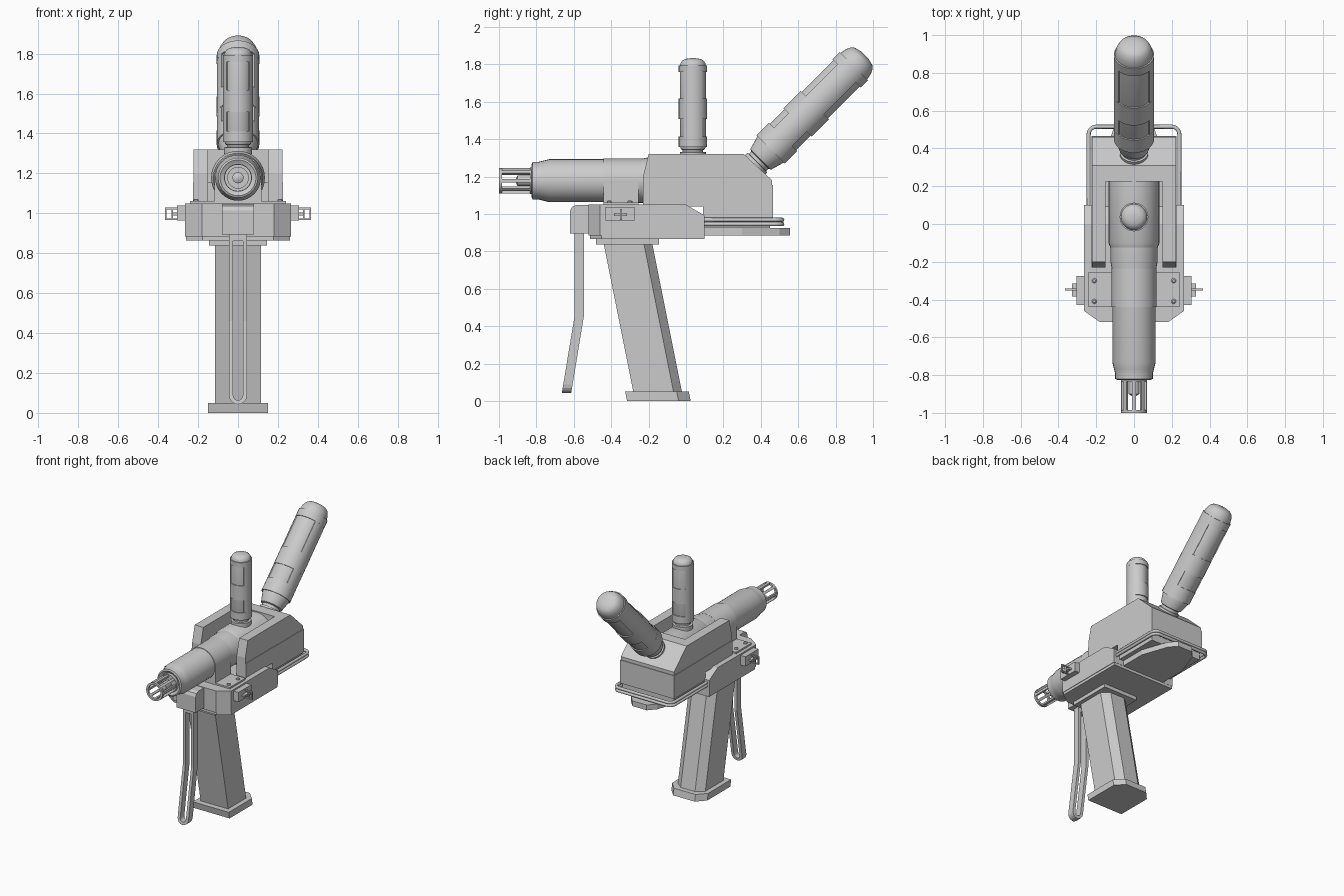
import bpy, bmesh, math
from mathutils import Matrix, Vector

if "Cube" in bpy.data.objects:
    bpy.data.objects.remove(bpy.data.objects["Cube"])

gray = bpy.data.materials.new("light gray")
gray.diffuse_color = (0.6, 0.6, 0.6, 1)
gray.use_nodes = True
gray.node_tree.nodes["Principled BSDF"].inputs["Base Color"].default_value = gray.diffuse_color


def finish(name, bm, matrix=None, smooth=False):
    if matrix is not None:
        bm.transform(matrix)
    bmesh.ops.recalc_face_normals(bm, faces=bm.faces[:])
    mesh = bpy.data.meshes.new(name)
    bm.to_mesh(mesh)
    bm.free()
    ob = bpy.data.objects.new(name, mesh)
    bpy.context.collection.objects.link(ob)
    mesh.materials.append(gray)
    if smooth:
        bpy.ops.object.select_all(action='DESELECT')
        ob.select_set(True)
        bpy.context.view_layer.objects.active = ob
        bpy.ops.object.shade_smooth_by_angle(angle=math.radians(35))
    return ob


def prism(name, pts, axis, a, b, shear=0.0, cut=None):
    """Extrude a (y,z) profile along x, or an (x,y) plan along z."""
    bm = bmesh.new()
    put = (lambda p, d: (d, p[0], p[1])) if axis == 'x' else (lambda p, d: (p[0], p[1] + shear * (d - a), d))
    lo, hi = [[bm.verts.new(put(p, d)) for p in pts] for d in (a, b)]
    bm.faces.new(lo)
    bm.faces.new(hi)
    n = len(pts)
    for i in range(n):
        j = (i + 1) % n
        bm.faces.new((lo[i], lo[j], hi[j], hi[i]))
    if cut:
        bmesh.ops.bisect_plane(bm, geom=bm.verts[:] + bm.edges[:] + bm.faces[:],
                               plane_co=cut[0], plane_no=cut[1], clear_outer=True)
        bmesh.ops.holes_fill(bm, edges=[e for e in bm.edges if e.is_boundary])
    return finish(name, bm)


def box(name, x, y, z):
    return prism(name, [(x[0], y[0]), (x[1], y[0]), (x[1], y[1]), (x[0], y[1])], 'z', *z)


def mirror_x(pts):
    return pts + [(-x, y) for x, y in reversed(pts)]


def lathe(name, prof, matrix, seg=32, closed=False, arc=None):
    """Turn an (r, h) profile about z; an arc gives a capped partial turn."""
    bm = bmesh.new()
    a0, a1 = arc or (0, 2 * math.pi)
    count = seg + 1 if arc else seg
    rings = []
    for i in range(count):
        t = a0 + (a1 - a0) * i / seg
        rings.append([bm.verts.new((r * math.cos(t), r * math.sin(t), h)) for r, h in prof])
    m = len(prof)
    for i in range(seg):
        p, q = rings[i], rings[(i + 1) % count]
        for k in range(m if closed else m - 1):
            l = (k + 1) % m
            bm.faces.new((p[k], p[l], q[l], q[k]))
    if arc:
        bm.faces.new(rings[0])
        bm.faces.new(rings[-1])
    elif not closed:
        bm.faces.new([r[0] for r in rings])
        bm.faces.new([r[-1] for r in rings])
    return finish(name, bm, matrix, True)


def tube(name, path, radius):
    cu = bpy.data.curves.new(name, 'CURVE')
    cu.dimensions = '3D'
    cu.bevel_depth = radius
    cu.bevel_resolution = 2
    cu.use_fill_caps = True
    sp = cu.splines.new('POLY')
    sp.points.add(len(path) - 1)
    for p, co in zip(sp.points, path):
        p.co = (*co, 1)
    ob = bpy.data.objects.new(name, cu)
    bpy.context.collection.objects.link(ob)
    cu.materials.append(gray)
    bpy.ops.object.select_all(action='DESELECT')
    ob.select_set(True)
    bpy.context.view_layer.objects.active = ob
    bpy.ops.object.convert(target='MESH')


# grip with chamfered back, collar and foot
prism("grip", mirror_x([(0.06, -0.02), (0.115, -0.065), (0.115, -0.28)]), 'z', 0.04, 0.845, shear=-0.2)
prism("grip_foot", mirror_x([(0.09, 0.025), (0.15, -0.04), (0.15, -0.315)]), 'z', 0, 0.05, shear=-0.2)
box("grip_collar", (-0.145, 0.145), (-0.48, -0.145), (0.838, 0.868))

# base frame with chamfered nose and sloped rear edge
plan = mirror_x([(0.265, 0.1), (0.265, -0.46), (0.18, -0.52)])
prism("base_frame", plan, 'z', 0.885, 1.05, cut=(Vector((0, 0, 1.05)), Vector((0, 0.5, 0.86))))
prism("base_lip", [(x * 0.985, y * 0.985) for x, y in plan], 'z', 0.865, 0.89)
prism("nose_bracket", [(-0.5, 0.895), (-0.62, 0.895), (-0.62, 1.015), (-0.61, 1.037), (-0.59, 1.047), (-0.5, 1.047)],
      'x', -0.08, 0.08)

# rear body: lower half, upper half, and two cheeks around the trough
box("lower_body", (-0.226, 0.226), (0.09, 0.465), (0.98, 1.155))
upper = [(0.225, 1.15), (0.225, 1.32), (0.31, 1.32), (0.46, 1.18), (0.46, 1.15)]
prism("rear_deck", upper, 'x', -0.155, 0.155)
cheek = [(-0.23, 1.155), (-0.23, 1.2), (-0.2, 1.32), (0.31, 1.32), (0.46, 1.18), (0.46, 1.155)]
for s in (-1, 1):
    prism("cheek_upper", cheek, 'x', s * 0.15, s * 0.222)
    box("cheek_lower", sorted((s * 0.15, s * 0.226)), (-0.23, 0.1), (1.04, 1.157))
box("rear_floor", (-0.215, 0.215), (0.09, 0.45), (0.925, 0.985))
prism("rear_tongue", mirror_x([(0.06, 0.555), (0.11, 0.5), (0.18, 0.3), (0.18, 0.09)]), 'z', 0.885, 0.925)

# double wire rail around the rear
for z in (0.969, 0.946):
    half = [(0.24, 0.08, z)] + [(0.2 + 0.04 * math.cos(a), 0.475 + 0.04 * math.sin(a), z)
                                for a in [i * math.pi / 10 for i in range(6)]]
    tube("wire_rail", half + [(-x, y, h) for x, y, h in reversed(half)], 0.011)

# barrel, its housing and the clamp, all turned about the bore
bore = Matrix.Translation((0, 0, 1.178)) @ Matrix.Rotation(math.radians(90), 4, 'X')
lathe("barrel", [(0.05, 0.8), (0.09, 0.825), (0.1, 0.82), (0.1, 0.79), (0.105, 0.77), (0.115, 0.73),
                 (0.115, 0.25), (0.125, 0.2), (0.125, 0.1)], bore)
lathe("barrel_housing", [(0.135, -0.23), (0.135, 0.1), (0.125, 0.125)], bore)
lathe("barrel_clamp", [(0.119, 0.235), (0.119, 0.44)], bore)
box("clamp_block", (-0.118, 0.118), (-0.44, -0.255), (1.04, 1.178))
box("clamp_plate", (-0.24, 0.24), (-0.44, -0.255), (1.04, 1.062))

# muzzle cage
lathe("muzzle_ring", [(0.052, 0.985), (0.068, 0.985), (0.068, 1.0), (0.052, 1.0)], bore, closed=True)
lathe("muzzle_collar", [(0.07, 0.81), (0.07, 0.835)], bore)
lathe("muzzle_core", [(0.028, 0.81), (0.028, 0.9), (0.012, 0.91)], bore, 16)
for i in range(8):
    a = i * math.pi / 4
    lathe("muzzle_bar", [(0.052, 0.82), (0.068, 0.82), (0.068, 0.99), (0.052, 0.99)], bore, 3, True,
          (a - 0.14, a + 0.14))

# side latches and screws
for s in (-1, 1):
    box("latch_block", sorted((s * 0.26, s * 0.305)), (-0.43, -0.275), (0.965, 1.038))
    box("latch_bar", sorted((s * 0.3, s * 0.328)), (-0.385, -0.315), (0.99, 1.005))
    for x in (0.325, 0.358):
        box("latch_ring_side", sorted((s * x, s * (x + 0.008))), (-0.353, -0.341), (0.967, 1.028))
    for z in (0.967, 1.02):
        box("latch_ring_end", sorted((s * 0.3, s * 0.366)), (-0.353, -0.341), (z, z + 0.008))
    for y in (-0.30, -0.41):
        lathe("screw", [(0.013, 0), (0.013, 0.008), (0.007, 0.013)], Matrix.Translation((s * 0.21, y, 1.06)), 12)


# slotted, bent trigger lever
def loop(w, top, low):
    arc = [(-w * math.cos(i * math.pi / 8), low - w * math.sin(i * math.pi / 8)) for i in range(9)]
    return [(-w, top), (-w, 0.46)] + arc + [(w, 0.46), (w, top)]


bm = bmesh.new()
layers = []
for depth in (0, 0.05):
    for pts in (loop(0.045, 0.9, 0.088), loop(0.024, 0.862, 0.088)):
        layers.append([bm.verts.new((x, -0.595 - max(0, 0.46 - z) * 0.165 + depth, z)) for x, z in pts])
count = len(layers[0])
for p, q in ((0, 1), (2, 3), (0, 2), (1, 3)):
    for i in range(count):
        j = (i + 1) % count
        bm.faces.new((layers[p][i], layers[p][j], layers[q][j], layers[q][i]))
finish("trigger_lever", bm)


# canisters: stepped body with raised bands and raised side panels
def canister(name, prof, bands, r, matrix):
    lathe(name, prof, matrix)
    for lo, hi in bands:
        lathe(name + "_band", [(r * 0.9, lo), (r, lo), (r, hi), (r * 0.9, hi)], matrix, closed=True)
    for (_, lo), (hi, _) in zip(bands, bands[1:]):
        for mid in (0, math.pi):
            lathe(name + "_panel", [(r * 0.9, lo), (r * 0.995, lo), (r * 0.995, hi), (r * 0.9, hi)], matrix, 10,
                  True, (mid - 0.7, mid + 0.7))


canister("upright_canister",
         [(0.07, -0.02), (0.07, 0.012), (0.055, 0.014), (0.055, 0.025), (0.062, 0.026), (0.07, 0.045),
          (0.07, 0.47), (0.066, 0.489), (0.056, 0.503), (0.04, 0.511), (0.015, 0.515)],
         [(0.04, 0.095), (0.19, 0.3), (0.44, 0.475)], 0.076, Matrix.Translation((0, 0.037, 1.318)))
canister("tilted_canister",
         [(0.075, -0.02), (0.075, 0.025), (0.065, 0.027), (0.065, 0.045), (0.078, 0.05), (0.1, 0.127),
          (0.1, 0.76), (0.094, 0.79), (0.082, 0.815), (0.065, 0.829), (0.03, 0.838)],
         [(0.125, 0.22), (0.33, 0.46), (0.7, 0.755)], 0.107,
         Matrix.Translation((0, 0.3635, 1.2565)) @ Matrix.Rotation(math.radians(-45), 4, 'X'))
